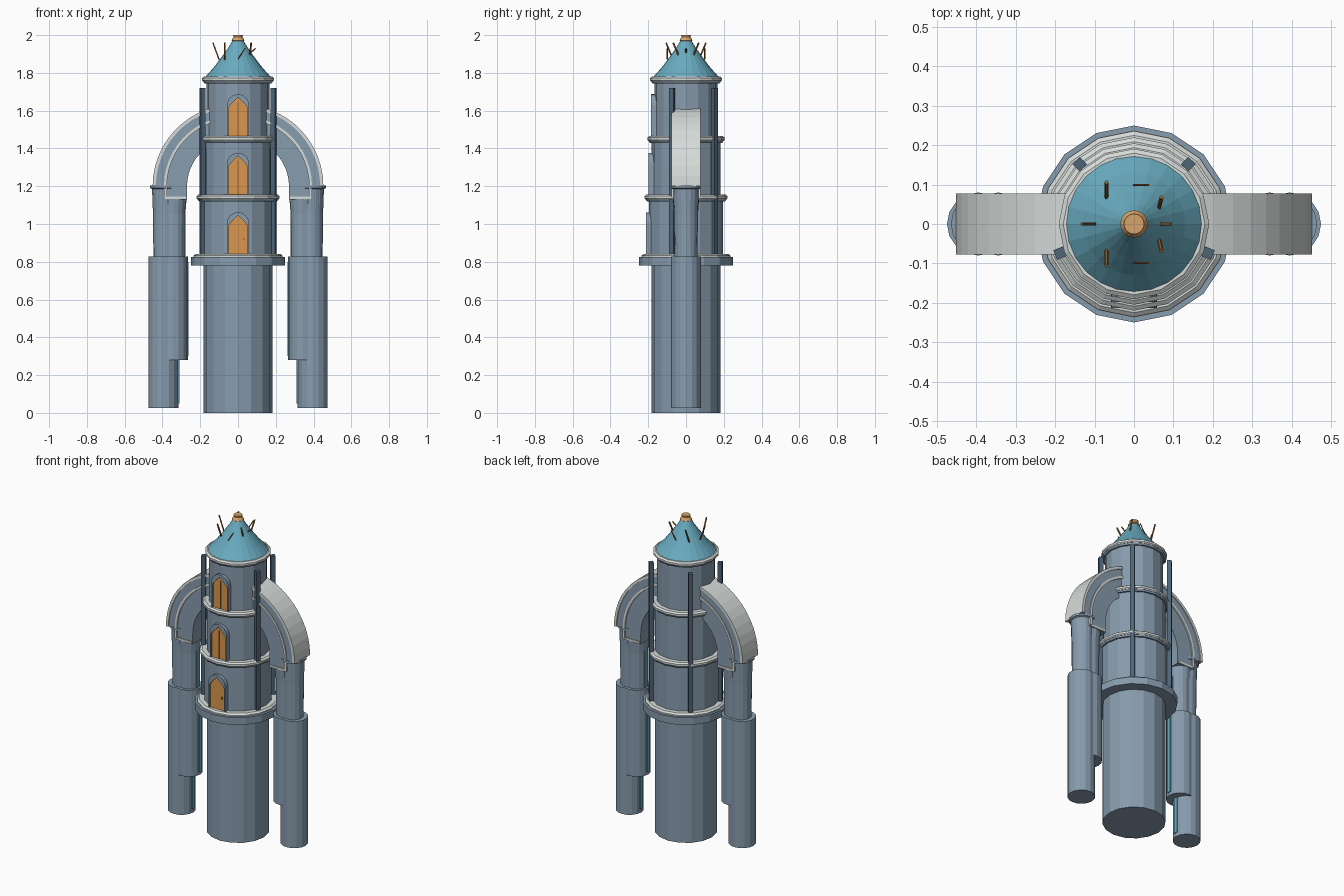
import bpy, bmesh
from math import sin, cos, pi, radians
from mathutils import Vector, Matrix

if "Cube" in bpy.data.objects:
    bpy.data.objects.remove(bpy.data.objects["Cube"])


def material(name, *srgb):
    m = bpy.data.materials.new(name)
    m.use_nodes = True
    col = [c / 12.92 if c < 0.04 else ((c + 0.055) / 1.055) ** 2.4 for c in srgb] + [1]
    m.diffuse_color = col
    m.node_tree.nodes["Principled BSDF"].inputs["Base Color"].default_value = col
    return m


STONE = material("blue grey stone", 0.53, 0.61, 0.68)
TRIM = material("pale trim", 0.84, 0.86, 0.85)
SLATE = material("dark slate", 0.31, 0.39, 0.46)
TEAL = material("teal roof", 0.41, 0.67, 0.75)
WOOD = material("orange wood", 0.86, 0.59, 0.30)
DARK = material("dark wood", 0.62, 0.41, 0.20)
BRONZE = material("bronze", 0.84, 0.64, 0.42)


def finish(name, bm, mat):
    bmesh.ops.recalc_face_normals(bm, faces=bm.faces[:])
    me = bpy.data.meshes.new(name)
    bm.to_mesh(me)
    bm.free()
    me.materials.append(mat)
    ob = bpy.data.objects.new(name, me)
    bpy.context.collection.objects.link(ob)
    return ob


def loft(name, rings, mat, cyclic=False):
    """Join equal rings of points; cap the ends unless the loft closes on itself."""
    bm = bmesh.new()
    vs = [[bm.verts.new(p) for p in r] for r in rings]
    n = len(vs[0])
    pairs = list(zip(vs, vs[1:])) + ([(vs[-1], vs[0])] if cyclic else [])
    for a, b in pairs:
        for i in range(n):
            j = (i + 1) % n
            bm.faces.new((a[i], a[j], b[j], b[i]))
    if not cyclic:
        bm.faces.new(vs[0])
        bm.faces.new(vs[-1])
    return finish(name, bm, mat)


def lathe(name, profile, mat, x=0, n=16):
    return loft(name, [[(x + r * cos(2 * pi * i / n), r * sin(2 * pi * i / n), z)
                        for i in range(n)] for r, z in profile], mat)


def box(name, center, size, mat, turn=0):
    bm = bmesh.new()
    bmesh.ops.create_cube(bm, size=1, matrix=Matrix.Translation(center)
                          @ Matrix.Rotation(turn, 4, 'Z') @ Matrix.Diagonal((*size, 1)))
    return finish(name, bm, mat)


def rod(name, a, b, r, mat):
    a, b = Vector(a), Vector(b)
    q = (b - a).to_track_quat('Z', 'Y')
    ring = [q @ Vector((r * cos(pi * i / 3), r * sin(pi * i / 3), 0)) for i in range(6)]
    return loft(name, [[a + p for p in ring], [b + p for p in ring]], mat)


# Central tower
lathe("tower_base", [(0.182, 0), (0.182, 0.79)], STONE)
lathe("gallery_collar", [(0.25, 0.78), (0.25, 0.825)], STONE)
lathe("gallery_trim", [(0.236, 0.82), (0.236, 0.833), (0.225, 0.842)], TRIM)
TIERS = [("lower", 0.197, 0.84, 1.13), ("middle", 0.182, 1.155, 1.44), ("upper", 0.168, 1.465, 1.755)]
for name, r, z0, z1 in TIERS:
    lathe(name + "_tier", [(r, z0 - 0.02), (r, z1 + 0.01)], STONE)
    lathe(name + "_cornice", [(r + 0.01, z1 - 0.01), (r + 0.018, z1 + 0.003)], STONE)
    lathe(name + "_cornice_trim", [(r + 0.018, z1), (r + 0.023, z1 + 0.006),
                                   (r + 0.023, z1 + 0.018), (r + 0.012, z1 + 0.026)], TRIM)

# Roof and finial
lathe("roof", [(0.176, 1.776), (0.13, 1.827), (0.085, 1.886), (0.05, 1.936), (0.027, 1.975)], TEAL, n=24)
lathe("finial", [(0.026, 1.965), (0.035, 1.972), (0.024, 1.99), (0.026, 2.0)], BRONZE)

# Slanted spikes around the roof
rod("back_spike", (-0.098, 0, 1.865), (-0.133, 0, 1.96), 0.004, DARK)
rod("front_spike", (0.058, 0, 1.9), (0.094, 0, 1.93), 0.004, DARK)
for s in (-1, 1):
    rod("rear_side_spike", (-0.07, s * 0.068, 1.87), (-0.07, s * 0.106, 1.96), 0.005, DARK)
    rod("middle_side_spike", (0.0, s * 0.099, 1.872), (0.037, s * 0.099, 1.93), 0.003, DARK)
    rod("near_side_spike", (0.062, s * 0.034, 1.88), (0.07, s * 0.068, 1.96), 0.005, DARK)

# Tall corner posts
for s in (-1, 1):
    box("front_post", (s * 0.188, -0.074, 1.28), (0.026, 0.026, 0.88), SLATE, s * radians(-22))
    box("back_post", (s * 0.138, 0.152, 1.28), (0.026, 0.026, 0.88), SLATE, s * radians(45))


# Pointed doors in round-headed frames
def arch_outline(half, spring, top, pointed):
    pts = [(-half, 0)]
    for i in range(13):
        t = -1 + i / 6
        if pointed:
            x, h = half * t, (1 - abs(t)) ** 0.8
        else:
            x, h = half * sin(t * pi / 2), cos(t * pi / 2)
        pts.append((x, spring + (top - spring) * h))
    return pts + [(half, 0)]


def at(pts, y, z0):
    return [(x, y, z0 + z) for x, z in pts]


outer = arch_outline(0.059, 0.16, 0.222, False)
inner = arch_outline(0.05, 0.15, 0.205, True)
for name, r, z0, z1 in TIERS:
    front, back = -r - 0.016, -r + 0.03
    loft(name + "_door_frame", [at(outer, back, z0), at(outer, front, z0),
                                at(inner, front, z0), at(inner, back, z0)], STONE, cyclic=True)
    loft(name + "_door", [at(inner, -r - 0.006, z0), at(inner, -r + 0.02, z0)], WOOD)
    if name == "lower":
        box("door_handle", (0.03, -r - 0.009, z0 + 0.08), (0.008, 0.008, 0.012), DARK)
    else:
        box(name + "_door_seam", (0, -r - 0.007, z0 + 0.09), (0.004, 0.005, 0.18), DARK)


# Flying half arches and their paired columns
def half_arch(name, side, r0, r1, half, foot, end, mat):
    def section(a, z):
        return [(side * (0.02 + r * cos(a)), y, z + r * sin(a))
                for r, y in ((r0, -half), (r1, -half), (r1, half), (r0, half))]
    rings = [section(0, foot)] if foot < 1.2 else []
    rings += [section(radians(end) * i / 10, 1.2) for i in range(11)]
    loft(name, rings, mat)


for side, word in ((1, "left"), (-1, "right")):
    half_arch(word + "_arch_inner", side, 0.25, 0.37, 0.068, 1.13, 75, STONE)
    half_arch(word + "_arch_outer", side, 0.36, 0.42, 0.071, 1.2, 73, STONE)
    half_arch(word + "_arch_band", side, 0.357, 0.372, 0.076, 1.14, 73, TRIM)
    half_arch(word + "_arch_cap", side, 0.415, 0.432, 0.077, 1.2, 72, TRIM)
    box(word + "_arch_foot_trim", (side * 0.333, 0, 1.139), (0.115, 0.146, 0.014), TRIM)
    lathe(word + "_outer_column", [(0.08, 0.025), (0.08, 0.828)], STONE, side * 0.395)
    lathe(word + "_inner_column", [(0.08, 0.28), (0.08, 0.828)], STONE, side * 0.345)
    lathe(word + "_outer_shaft", [(0.061, 0.82), (0.063, 1.05), (0.068, 1.185), (0.078, 1.19),
                                  (0.078, 1.205)], STONE, side * 0.387)
    lathe(word + "_inner_shaft", [(0.061, 0.82), (0.063, 1.05), (0.07, 1.135)], STONE, side * 0.342)
    # Thin teal strips down the inner faces of the columns
    for x, z0, z1 in ((0.314, 0.05, 0.28), (0.264, 0.3, 0.8), (0.28, 0.83, 1.12)):
        box(word + "_teal_strip", (side * x, 0, (z0 + z1) / 2), (0.006, 0.026, z1 - z0), TEAL)
